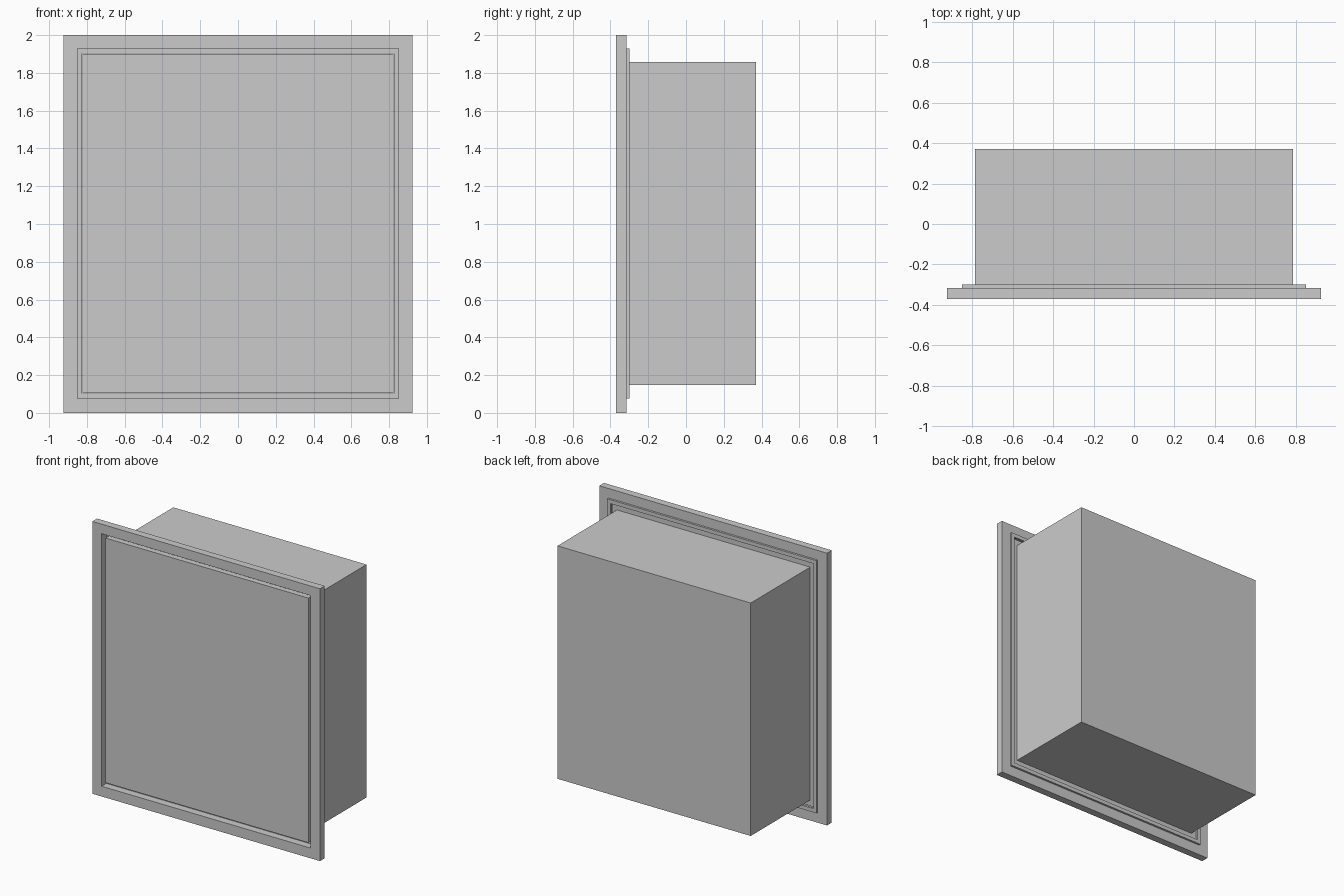
import bpy, bmesh

if "Cube" in bpy.data.objects:
    bpy.data.objects.remove(bpy.data.objects["Cube"])

MID = 1.0025  # height of the cabinet centre


def mesh_object(name, bm):
    bmesh.ops.recalc_face_normals(bm, faces=bm.faces)
    mesh = bpy.data.meshes.new(name)
    bm.to_mesh(mesh)
    bm.free()
    obj = bpy.data.objects.new(name, mesh)
    bpy.context.collection.objects.link(obj)
    return obj


def rect(bm, hw, z0, z1, y):
    return [bm.verts.new(p) for p in
            ((-hw, y, z0), (hw, y, z0), (hw, y, z1), (-hw, y, z1))]


def block(name, hw, z0, z1, y0, y1):
    bm = bmesh.new()
    a, b = rect(bm, hw, z0, z1, y0), rect(bm, hw, z0, z1, y1)
    bm.faces.new(a)
    bm.faces.new(b)
    for i in range(4):
        j = (i + 1) % 4
        bm.faces.new((a[i], a[j], b[j], b[i]))
    return mesh_object(name, bm)


def frame(name, outer, inner, y0, y1):
    """Rectangular ring; outer and inner are (half width, z0, z1)."""
    bm = bmesh.new()
    loops = [rect(bm, *outer, y0), rect(bm, *inner, y0),
             rect(bm, *inner, y1), rect(bm, *outer, y1)]
    for k in range(4):
        a, b = loops[k], loops[(k + 1) % 4]
        for i in range(4):
            j = (i + 1) % 4
            bm.faces.new((a[i], a[j], b[j], b[i]))
    return mesh_object(name, bm)


# Surface trim around the opening, with a thin stop lip behind it
opening = (0.85, 0.075, 1.93)
frame("trim_frame", (0.925, 0.0, 2.0), opening, -0.37, -0.315)
frame("rear_lip", opening, (0.825, 0.103, 1.902), -0.315, -0.30)

# Door panel inset in the frame with a narrow reveal
block("door_panel", 0.824, 0.104, 1.901, -0.36, -0.32)

# Recessed cabinet body
block("cabinet_body", 0.785, 0.147, 1.858, -0.32, 0.37)
